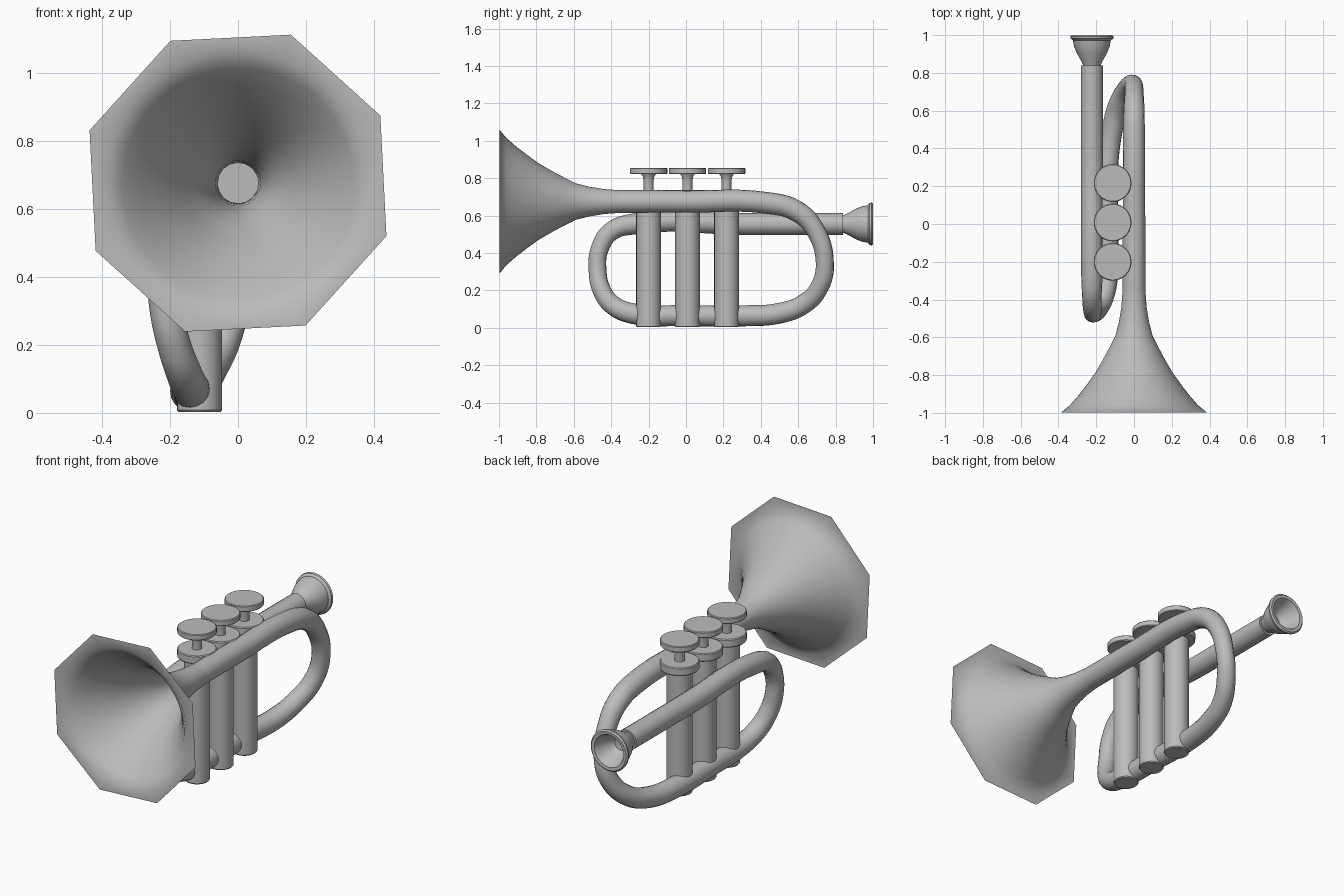
import bpy, bmesh, math
from mathutils import Matrix, Vector

cube = bpy.data.objects.get("Cube")
if cube:
    bpy.data.objects.remove(cube, do_unlink=True)

grey = bpy.data.materials.new("plain grey metal")
grey.use_nodes = True
GREY = (0.5, 0.5, 0.5, 1)
grey.diffuse_color = GREY
grey.node_tree.nodes["Principled BSDF"].inputs["Base Color"].default_value = GREY


def finish(obj, angle):
    obj.data.materials.append(grey)
    bpy.ops.object.select_all(action='DESELECT')
    obj.select_set(True)
    bpy.context.view_layer.objects.active = obj
    bpy.ops.object.shade_smooth_by_angle(angle=math.radians(angle))


def lathe(name, profile, matrix, segments=32, angle=35, rim=None):
    """Revolve (radius, height) pairs about local z, then place the result.
    rim = (corner radius, corner angle) adds a flat octagonal edge."""
    bm = bmesh.new()
    rings = []
    for r, h in profile:
        if r == 0:
            rings.append([bm.verts.new((0, 0, h))] * segments)
            continue
        ring = []
        for i in range(segments):
            a = math.tau * i / segments
            ring.append(bm.verts.new((r * math.cos(a), r * math.sin(a), h)))
        rings.append(ring)
    if rim:
        corner, start = rim
        ring = []
        for i in range(segments):
            a = math.tau * i / segments
            off = (a - start) % (math.pi / 4) - math.pi / 8
            r = corner * math.cos(math.pi / 8) / math.cos(off)
            ring.append(bm.verts.new((r * math.cos(a), r * math.sin(a), profile[-1][1])))
        rings.append(ring)
    for low, high in zip(rings, rings[1:]):
        for i in range(segments):
            j = (i + 1) % segments
            corners = list(dict.fromkeys((low[i], low[j], high[j], high[i])))
            bm.faces.new(corners)
    bmesh.ops.recalc_face_normals(bm, faces=bm.faces)
    bm.transform(matrix)
    mesh = bpy.data.meshes.new(name)
    bm.to_mesh(mesh)
    bm.free()
    obj = bpy.data.objects.new(name, mesh)
    bpy.context.collection.objects.link(obj)
    finish(obj, angle)
    return obj


def tube(name, points, radius):
    """Round pipe through (x, y, z, thickness) points."""
    curve = bpy.data.curves.new(name, 'CURVE')
    curve.dimensions = '3D'
    curve.bevel_depth = radius
    curve.bevel_resolution = 6
    curve.resolution_u = 6
    curve.use_fill_caps = True
    spline = curve.splines.new('BEZIER')
    spline.bezier_points.add(len(points) - 1)
    for bp, (x, y, z, t) in zip(spline.bezier_points, points):
        bp.co = (x, y, z)
        bp.radius = t
        bp.handle_left_type = bp.handle_right_type = 'AUTO'
    obj = bpy.data.objects.new(name, curve)
    bpy.context.collection.objects.link(obj)
    bpy.ops.object.select_all(action='DESELECT')
    obj.select_set(True)
    bpy.context.view_layer.objects.active = obj
    bpy.ops.object.convert(target='MESH')
    finish(bpy.context.view_layer.objects.active, 50)


# Long pipe: from the mouthpiece forward, around both bends, to the bell
LEAD_X, LEAD_Z, BELL_Z = -0.223, 0.555, 0.675
tube("main_pipe", [
    (LEAD_X, 0.84, LEAD_Z, 1), (LEAD_X, 0.3, LEAD_Z, 1), (LEAD_X, -0.28, LEAD_Z, 0.97),
    (LEAD_X, -0.40, 0.515, 0.87), (-0.22, -0.462, 0.42, 0.82), (-0.213, -0.473, 0.31, 0.82),
    (-0.188, -0.45, 0.2, 0.85), (-0.16, -0.39, 0.12, 0.9), (-0.14, -0.28, 0.075, 0.95),
    (-0.14, 0, 0.066, 0.97), (-0.14, 0.3, 0.064, 0.97),
    (-0.115, 0.5, 0.078, 0.95), (-0.085, 0.63, 0.127, 0.9), (-0.04, 0.715, 0.22, 0.86),
    (-0.008, 0.742, 0.352, 0.83), (0, 0.69, 0.525, 0.87), (0, 0.59, 0.625, 0.97),
    (0, 0.43, 0.668, 1), (0, 0, BELL_Z, 1.03), (0, -0.4, BELL_Z, 1.05)], 0.058)

# Flared bell, opening to the front, with a flat octagonal edge
forward = Matrix.Translation((0, 0, BELL_Z)) @ Matrix.Rotation(math.pi / 2, 4, 'X')
start = math.radians(25.4)
lathe("bell", [
    (0.061, 0.36), (0.067, 0.44), (0.08, 0.52), (0.098, 0.59), (0.128, 0.65),
    (0.16, 0.71), (0.203, 0.785), (0.25, 0.85), (0.292, 0.905), (0.34, 0.96), (0.385, 0.997)],
    forward @ Matrix.Rotation(start, 4, 'Z'), 64, 80, rim=(0.463, 0))

# Cupped mouthpiece, opening to the back
backward = Matrix.Translation((LEAD_X, 0, LEAD_Z)) @ Matrix.Rotation(-math.pi / 2, 4, 'X')
lathe("mouthpiece", [
    (0, 0.83), (0.045, 0.835), (0.055, 0.86), (0.08, 0.905), (0.094, 0.94), (0.1, 0.972),
    (0.113, 0.982), (0.115, 0.993), (0.107, 1), (0.09, 0.998), (0.078, 0.975),
    (0.06, 0.925), (0.035, 0.895), (0, 0.89)], backward)

# Three valves, each with a casing, a cap, a stem and a finger button
for label, y in (("front", -0.2), ("middle", 0.008), ("back", 0.217)):
    place = Matrix.Translation((-0.113, y, 0))
    lathe(label + "_valve_casing", [(0, 0.003), (0.062, 0.003), (0.066, 0.008),
                                    (0.066, 0.7), (0, 0.7)], place)
    lathe(label + "_valve_cap", [(0, 0.69), (0.096, 0.69), (0.1, 0.695), (0.1, 0.731),
                                 (0.096, 0.736), (0, 0.736)], place)
    lathe(label + "_valve_stem", [(0.026, 0.73), (0.026, 0.785), (0.031, 0.81),
                                  (0.042, 0.826)], place)
    lathe(label + "_valve_button", [(0, 0.822), (0.096, 0.822), (0.1, 0.826), (0.1, 0.851),
                                    (0.096, 0.855), (0, 0.855)], place)
